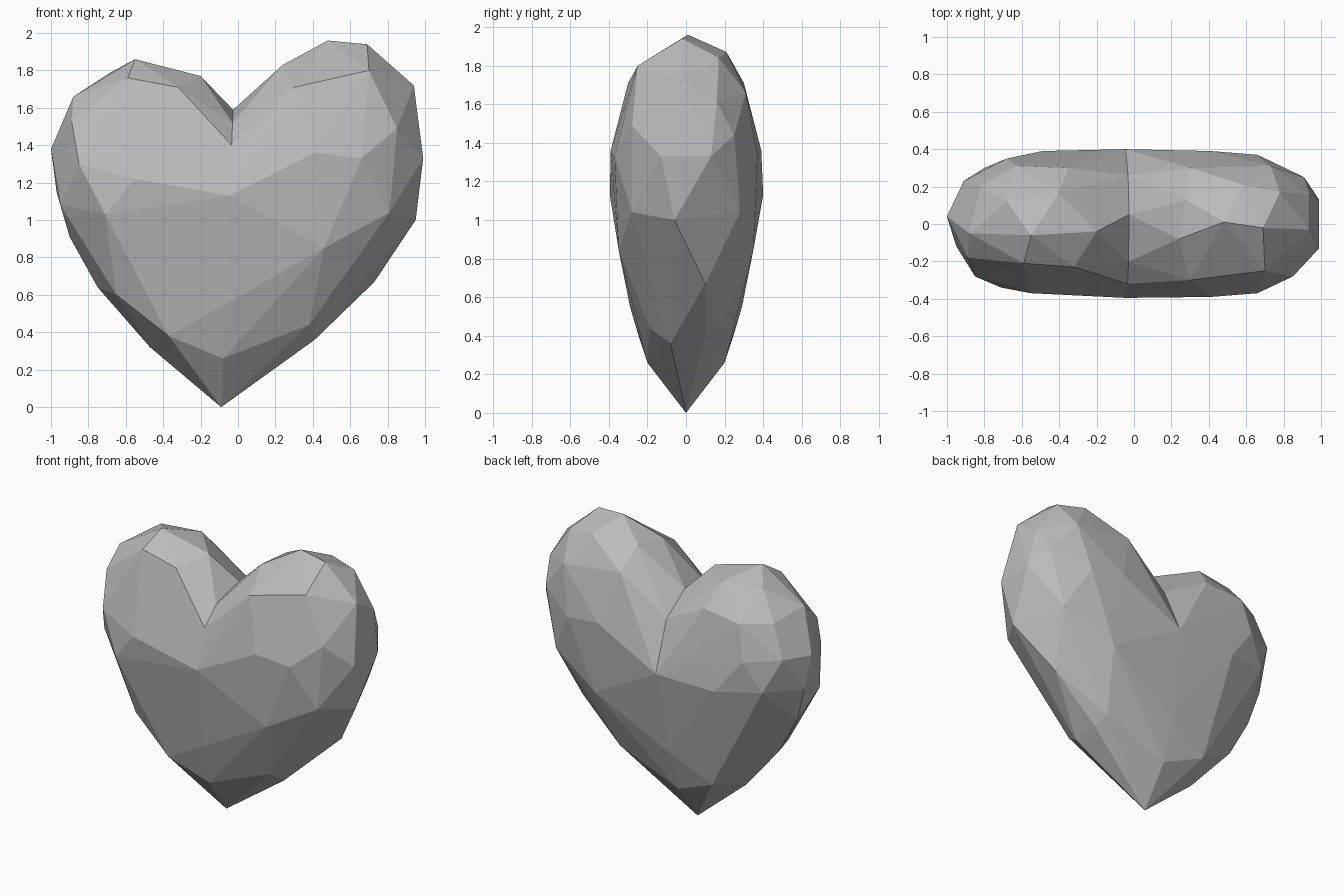
import bpy
import bmesh

# Remove the default cube only
default_cube = bpy.data.objects.get("Cube")
if default_cube:
    bpy.data.objects.remove(default_cube, do_unlink=True)


def make_material(name, colour):
    """Plain flat material with matching viewport and render colour."""
    material = bpy.data.materials.new(name)
    material.use_nodes = True
    material.diffuse_color = colour
    material.node_tree.nodes["Principled BSDF"].inputs["Base Color"].default_value = colour
    return material


def front_and_back(points):
    """Repeat points on the front and the back of the body."""
    return [(x, side * y, z) for x, y, z in points for side in (-1, 1)]


def seam_point(y, z):
    """Place a profile point on the slightly tilted middle plane."""
    return (-0.09 + 0.04 * z, y, z)


def add_half(bm, seam, lobe):
    """Stretch a faceted skin over one lobe, leaving it open along the seam."""
    seam_verts = [bm.verts.new(p) for p in seam]
    lobe_verts = [bm.verts.new(p) for p in lobe]
    hull = bmesh.ops.convex_hull(bm, input=seam_verts + lobe_verts)
    unused = [v for v in hull["geom_interior"] if isinstance(v, bmesh.types.BMVert)]
    on_seam = set(seam_verts)
    lid = [f for f in bm.faces if all(v in on_seam for v in f.verts)]
    bmesh.ops.delete(bm, geom=lid, context="FACES")
    loose = [v for v in unused if v.is_valid and not v.link_faces]
    bmesh.ops.delete(bm, geom=loose, context="VERTS")


# Middle profile (y, z): tip, front, cleft, back
seam_profile = [
    (0, 0), (-.2, .26), (-.29, .55), (-.395, 1.13), (-.32, 1.4),
    (-.2, 1.52), (.05, 1.59), (.26, 1.46), (.4, 1.13), (.29, .55), (.2, .26),
]
seam = [seam_point(y, z) for y, z in seam_profile]

# Taller lobe: crown and rim, then matching front and back corners
left_crown = [
    (.24, -.08, 1.83), (.28, .13, 1.84), (.48, .01, 1.96), (.69, -.02, 1.94),
    (.58, .21, 1.87), (.78, .17, 1.84), (.7, -.25, 1.8), (.73, .31, 1.66),
    (.94, -.03, 1.72), (.94, .16, 1.61),
]
left_rim = [
    (.85, -.28, 1.49), (.91, .25, 1.44), (.95, -.06, 1),
    (.73, .1, .67), (.41, -.08, .36), (.41, .1, .39),
]
left_sides = front_and_back([
    (.3, .3, 1.71), (.41, .39, 1.36), (.66, .37, 1.33), (.99, .13, 1.33),
    (.81, .28, 1.04), (.46, .35, .85), (.38, .19, .44),
])

# Shorter lobe
right_crown = [
    (-.2, -.04, 1.77), (-.32, -.23, 1.71), (-.55, -.06, 1.86), (-.59, -.21, 1.76),
    (-.68, .12, 1.79), (-.4, .17, 1.79), (-.35, .3, 1.63), (-.63, .31, 1.6),
    (-.88, -.05, 1.66), (-.89, -.18, 1.53), (-.82, .2, 1.61),
]
right_rim = [
    (-1, .04, 1.38), (-.97, .08, 1.15), (-.95, -.12, 1.08),
    (-.9, .05, .91), (-.75, .05, .64), (-.47, 0, .32),
]
right_sides = front_and_back([(-.37, .24, .38)]) + [
    (-.85, -.28, 1.3), (-.91, .23, 1.39), (-.55, -.37, 1.22), (-.49, .39, 1.12),
    (-.71, -.34, 1.03), (-.8, .3, 1.16), (-.68, .35, 1.36),
    (-.65, -.2, .6), (-.66, .26, .9),
]

# Skin both lobes and weld them along the seam
bm = bmesh.new()
for lobe in (left_crown + left_rim + left_sides, right_crown + right_rim + right_sides):
    half = bmesh.new()
    add_half(half, seam, lobe)
    part = bpy.data.meshes.new("half_temp")
    half.to_mesh(part)
    half.free()
    bm.from_mesh(part)
    bpy.data.meshes.remove(part)
bmesh.ops.remove_doubles(bm, verts=bm.verts[:], dist=0.0005)
bmesh.ops.recalc_face_normals(bm, faces=bm.faces[:])
for face in bm.faces:
    face.smooth = False

# Finished heart
mesh = bpy.data.meshes.new("heart")
bm.to_mesh(mesh)
bm.free()
mesh.materials.append(make_material("stone_grey", (0.5, 0.5, 0.5, 1)))
heart = bpy.data.objects.new("heart", mesh)
bpy.context.collection.objects.link(heart)
